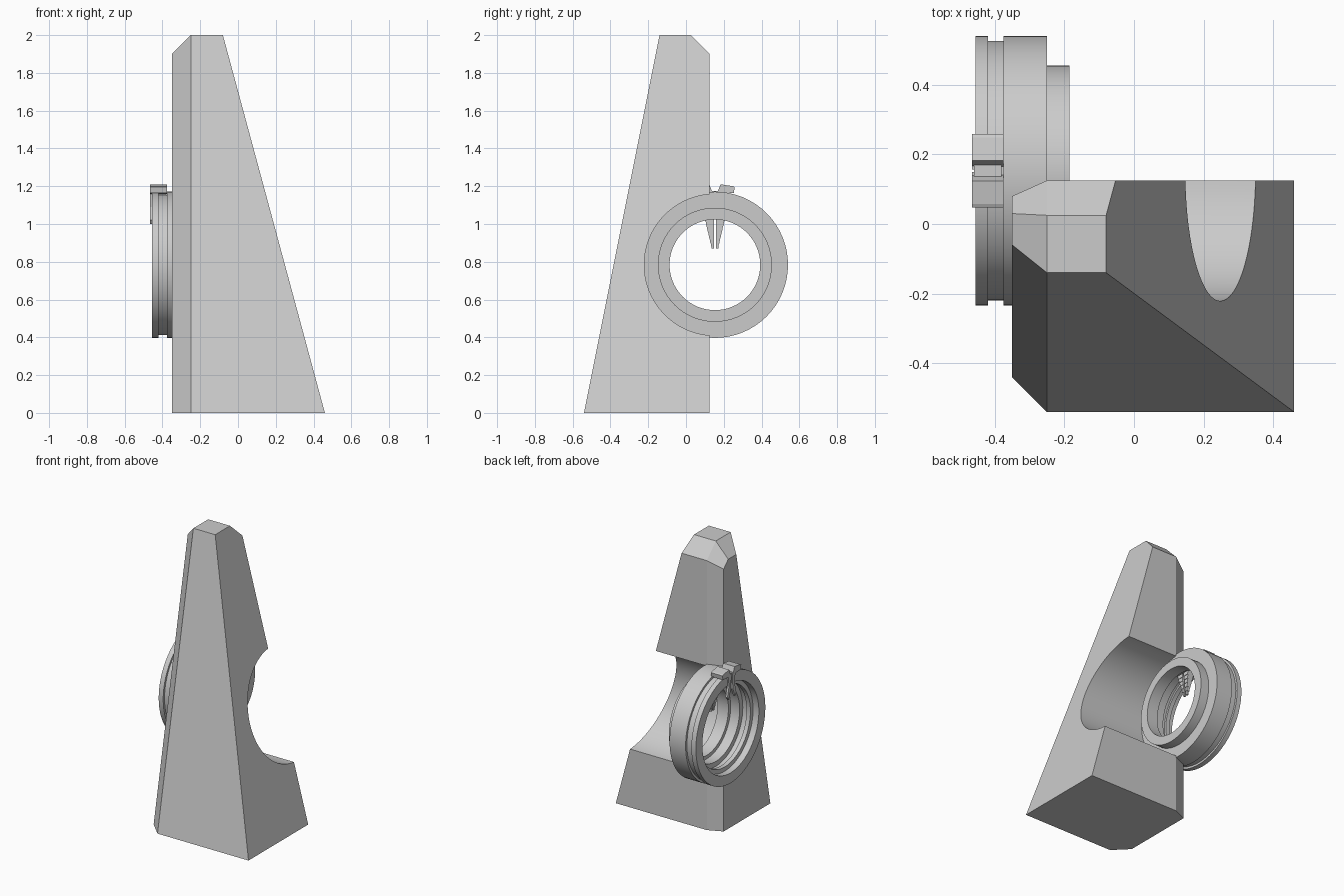
import bpy, bmesh, math
from mathutils import Vector, Matrix

if "Cube" in bpy.data.objects:
    bpy.data.objects.remove(bpy.data.objects["Cube"])

CY, CZ = 0.153, 0.784          # ring axis (runs along x)


def finish(bm, name, smooth=False):
    bmesh.ops.recalc_face_normals(bm, faces=bm.faces[:])
    me = bpy.data.meshes.new(name)
    bm.to_mesh(me)
    bm.free()
    ob = bpy.data.objects.new(name, me)
    bpy.context.collection.objects.link(ob)
    if smooth:
        bpy.ops.object.select_all(action='DESELECT')
        ob.select_set(True)
        bpy.context.view_layer.objects.active = ob
        bpy.ops.object.shade_smooth_by_angle(angle=math.radians(30))
    return ob


def prism(name, profile, x0, x1):
    """Extrude a (y, z) outline along x."""
    bm = bmesh.new()
    f = bm.faces.new([bm.verts.new((x0, y, z)) for y, z in profile])
    r = bmesh.ops.extrude_face_region(bm, geom=[f])
    bmesh.ops.translate(bm, vec=(x1 - x0, 0, 0),
                        verts=[v for v in r['geom'] if isinstance(v, bmesh.types.BMVert)])
    return finish(bm, name)


def lathe_x(name, profile, steps=64):
    """Revolve a closed (x, radius) profile around the ring axis."""
    bm = bmesh.new()
    rings = []
    for i in range(steps):
        a = 2 * math.pi * i / steps
        rings.append([bm.verts.new((x, CY + r * math.sin(a), CZ + r * math.cos(a)))
                      for x, r in profile])
    n = len(profile)
    for i in range(steps):
        a, b = rings[i], rings[(i + 1) % steps]
        for j in range(n):
            k = (j + 1) % n
            bm.faces.new((a[j], a[k], b[k], b[j]))
    return finish(bm, name, True)


# Tapered stand with chamfered left corners and top
bm = bmesh.new()
for p in [(-.25, -.54, 0), (.46, -.54, 0), (.46, .125, 0), (-.25, .125, 0),
          (-.35, .08, 0), (-.35, -.44, 0),
          (-.35, -.06, 1.9), (-.35, .03, 1.9), (-.35, .08, 1.85),
          (-.25, .125, 1.9), (-.053, .125, 1.9),
          (-.25, -.14, 2), (-.08, -.14, 2), (-.08, .025, 2), (-.25, .025, 2)]:
    bm.verts.new(p)
bmesh.ops.convex_hull(bm, input=bm.verts[:])
bmesh.ops.dissolve_limit(bm, angle_limit=math.radians(2), verts=bm.verts[:], edges=bm.edges[:])
stand = finish(bm, "stand")

# Round cut through the stand
bm = bmesh.new()
bmesh.ops.create_cone(bm, cap_ends=True, segments=96, radius1=.374, radius2=.374, depth=3,
                      matrix=Matrix.Translation((0, CY, CZ)) @ Matrix.Rotation(math.pi / 2, 4, 'Y'))
cutter = finish(bm, "cutter")
cutter.hide_render = True
mod = stand.modifiers.new("cut", 'BOOLEAN')
mod.operation, mod.solver, mod.object = 'DIFFERENCE', 'EXACT', cutter
bpy.context.view_layer.objects.active = stand
bpy.ops.object.modifier_apply(modifier="cut")
bpy.data.objects.remove(cutter)
bpy.ops.object.select_all(action='DESELECT')
stand.select_set(True)
bpy.ops.object.shade_smooth_by_angle(angle=math.radians(12))

# Stepped ring
lathe_x("ring", [(-.455, .387), (-.42, .387), (-.42, .372), (-.375, .372), (-.375, .387),
                 (-.25, .387), (-.25, .302), (-.185, .302), (-.185, .24), (-.27, .24),
                 (-.27, .265), (-.34, .265), (-.34, .30), (-.38, .30), (-.38, .285),
                 (-.41, .285), (-.41, .315), (-.455, .315)])

# Clip on the ring: wings, hanging legs and inner ribbed pins, mirrored about the axis
for side, s in (("left", -1), ("right", 1)):
    def m(pts):
        return [(CY + s * y, z) for y, z in pts]
    prism(f"clip_wing_{side}", m([(.012, 1.165), (.03, 1.21), (.095, 1.20), (.105, 1.195),
                                  (.10, 1.165), (.045, 1.16)]), -.465, -.375)
    prism(f"clip_leg_{side}", m([(.004, 1.17), (.04, 1.17), (.032, 1.09), (.05, 1.02),
                                 (.035, 1.0), (.012, 1.06)]), -.465, -.45)
    for i in range(6):
        t = i / 6
        z = 1.03 - .16 * t
        w = .042 * (1 - t) + .008
        prism(f"pin_{side}_{i}", m([(.006, z), (.006 + w, z), (.006 + w * .8, z - .0267),
                                    (.006, z - .0267)]), -.31 - w / 2, -.31 + w / 2)
prism("clip_base", [(CY - .03, 1.15), (CY + .03, 1.15), (CY + .03, 1.175), (CY - .03, 1.175)],
      -.46, -.38)
